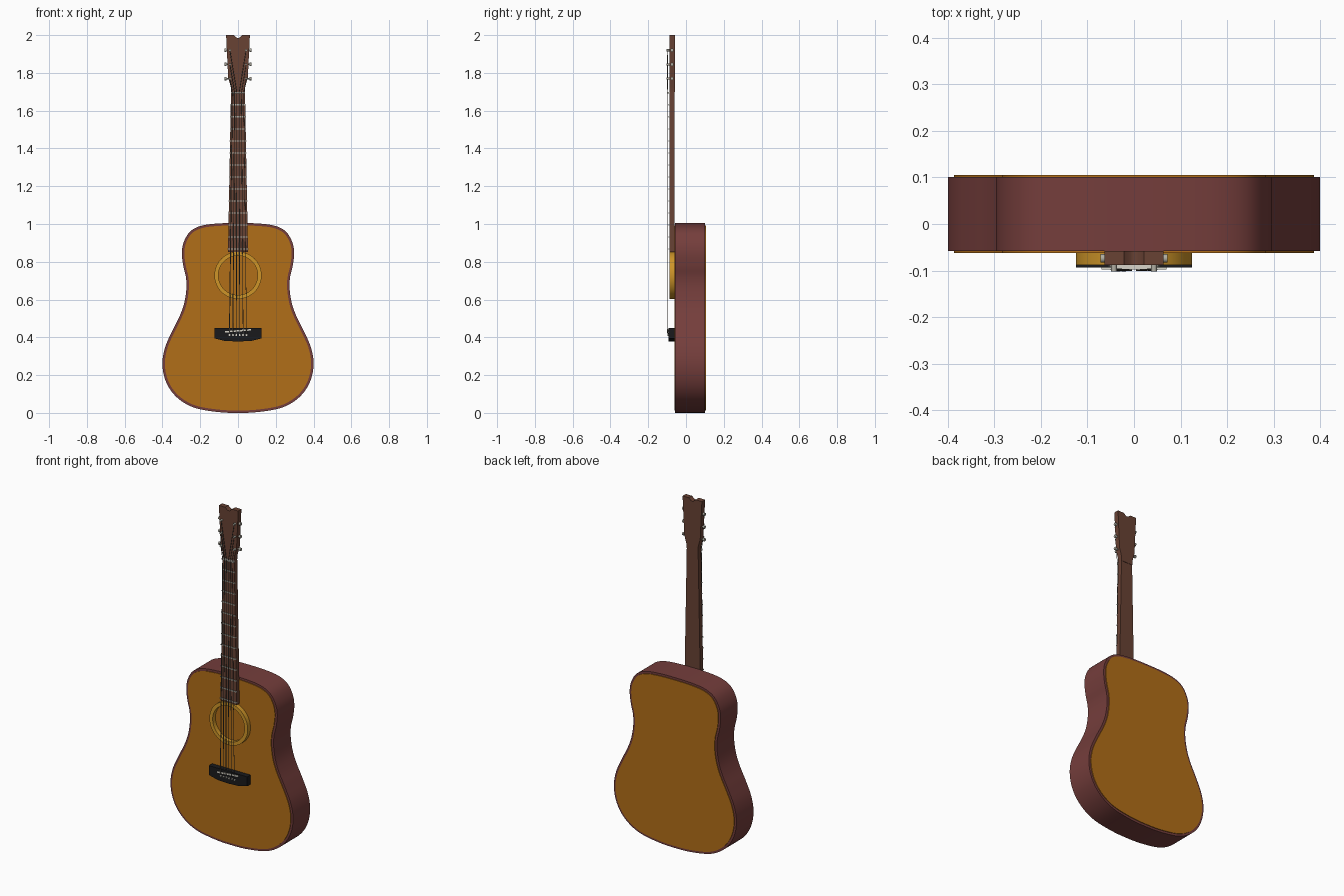
import bpy, bmesh, math
from mathutils import Vector, Matrix

if "Cube" in bpy.data.objects:
    bpy.data.objects.remove(bpy.data.objects["Cube"])


def material(name, r, g, b):
    m = bpy.data.materials.new(name)
    m.diffuse_color = (*[(c / 255) ** 2.2 for c in (r, g, b)], 1)
    m.use_nodes = True
    m.node_tree.nodes["Principled BSDF"].inputs["Base Color"].default_value = m.diffuse_color
    return m


AMBER = material("amber_wood", 176, 110, 30)
GOLD = material("rosette_gold", 205, 148, 45)
SIDE = material("red_brown_wood", 116, 64, 62)
BROWN = material("neck_wood", 104, 68, 55)
BLACK = material("ebony", 32, 32, 34)
STEEL = material("steel", 175, 172, 160)
WIRE = material("string_wire", 100, 95, 88)
IVORY = material("ivory", 215, 212, 200)


def finish(name, bm, mat):
    bmesh.ops.recalc_face_normals(bm, faces=bm.faces)
    me = bpy.data.meshes.new(name)
    bm.to_mesh(me)
    bm.free()
    ob = bpy.data.objects.new(name, me)
    bpy.context.collection.objects.link(ob)
    me.materials.append(mat)
    bpy.ops.object.select_all(action='DESELECT')
    ob.select_set(True)
    bpy.context.view_layer.objects.active = ob
    bpy.ops.object.shade_smooth_by_angle(angle=math.radians(35))
    return ob


def prism(name, outline, y0, y1, mat):
    """Extrude an (x, z) outline from y0 to y1."""
    bm = bmesh.new()
    f = bm.faces.new([bm.verts.new((x, y0, z)) for x, z in outline])
    ext = bmesh.ops.extrude_face_region(bm, geom=[f])
    verts = [v for v in ext['geom'] if isinstance(v, bmesh.types.BMVert)]
    bmesh.ops.translate(bm, verts=verts, vec=(0, y1 - y0, 0))
    return finish(name, bm, mat)


def mirrored(half):
    """Close a right-hand half outline across x = 0."""
    return half + [(-x, z) for x, z in reversed(half) if x > 1e-6]


def bar(name, w, z, h, y0, y1, mat):
    return prism(name, [(-w, z - h), (w, z - h), (w, z + h), (-w, z + h)], y0, y1, mat)


def cylinder(name, a, b, r, mat, n=16):
    a, b = Vector(a), Vector(b)
    d = b - a
    mtx = Matrix.Translation((a + b) / 2) @ d.to_track_quat('Z', 'Y').to_matrix().to_4x4()
    bm = bmesh.new()
    bmesh.ops.create_cone(bm, cap_ends=True, segments=n, radius1=r, radius2=r,
                          depth=d.length, matrix=mtx)
    return finish(name, bm, mat)


def spline(pts, steps=6):
    """Catmull-Rom through a half outline, mirrored at its ends."""
    p = [Vector(q) for q in pts]
    p = [Vector((-p[1].x, p[1].y))] + p + [Vector((-p[-2].x, p[-2].y))]
    out = []
    for i in range(1, len(p) - 2):
        a, b, c, d = p[i - 1:i + 3]
        for s in range(steps):
            t = s / steps
            v = 0.5 * (2 * b + (c - a) * t + (2 * a - 5 * b + 4 * c - d) * t * t
                       + (3 * b - a - 3 * c + d) * t ** 3)
            out.append((v.x, v.y))
    return out + [tuple(p[-2])]


def inset(loop, dist):
    """Move a clockwise (x, z) loop inwards."""
    out = []
    for i, (x, z) in enumerate(loop):
        a, b = loop[i - 1], loop[(i + 1) % len(loop)]
        t = Vector((b[0] - a[0], b[1] - a[1])).normalized()
        out.append((x + t.y * dist, z - t.x * dist))
    return out


# body: sides plus slightly proud front and back plates
half = spline([(0, 1.005), (0.10, 1.003), (0.19, 0.992), (0.25, 0.963), (0.285, 0.91),
               (0.297, 0.85), (0.29, 0.78), (0.276, 0.72), (0.273, 0.66), (0.285, 0.58),
               (0.31, 0.51), (0.35, 0.43), (0.385, 0.35), (0.40, 0.27), (0.39, 0.19),
               (0.357, 0.12), (0.30, 0.063), (0.22, 0.024), (0.10, 0.004), (0, 0)])
body = mirrored(half)
plate = inset(body, 0.013)
prism("body_sides", body, -0.058, 0.101, SIDE)
prism("front_plate", plate, -0.062, -0.05, AMBER)
prism("back_plate", plate, 0.09, 0.105, AMBER)

# raised ring around the sound hole
bm = bmesh.new()
N = 64
profile = [(0.104, -0.06), (0.104, -0.088), (0.125, -0.088), (0.125, -0.06)]
rings = [[bm.verts.new((r * math.cos(2 * math.pi * i / N), y,
                        0.728 + r * math.sin(2 * math.pi * i / N))) for i in range(N)]
         for r, y in profile]
for k in range(4):
    a, b = rings[k], rings[(k + 1) % 4]
    for i in range(N):
        j = (i + 1) % N
        bm.faces.new((a[i], a[j], b[j], b[i]))
finish("sound_hole_ring", bm, GOLD)

# neck, fingerboard and headstock
neck = mirrored([(0.053, 0.853), (0.037, 1.70)])
prism("neck", neck, -0.079, -0.06, BROWN)
prism("fingerboard", neck, -0.088, -0.079, BROWN)
prism("headstock", mirrored([(0.037, 1.70), (0.038, 1.725), (0.052, 1.775), (0.063, 2.0),
                             (0.022, 2.0), (0.008, 1.987), (0, 1.985)]),
      -0.088, -0.058, BROWN)

# nut and frets
bar("nut", 0.038, 1.695, 0.005, -0.098, -0.086, IVORY)
for i in range(13):
    z = 1.695 - 0.0637 * (i + 1)
    w = 0.037 + 0.016 * (1.70 - z) / 0.847
    bar(f"fret_{i + 1}", w + 0.002, z, 0.003, -0.092, -0.084, STEEL)

# bridge, slanted saddle
prism("bridge", mirrored([(0.125, 0.45), (0.125, 0.395), (0.07, 0.381), (0, 0.378)]),
      -0.093, -0.06, BLACK)
prism("saddle", [(-0.07, 0.425), (0.07, 0.436), (0.07, 0.444), (-0.07, 0.433)],
      -0.098, -0.09, IVORY)

# strings with their bridge pins, tuner posts and pegs
for i in range(6):
    u = (i - 2.5) / 2.5
    side = 1 if u > 0 else -1
    rank = 2 - i if i < 3 else i - 3
    zp = 1.92 - 0.075 * rank
    xp = side * 0.043
    cylinder(f"bridge_pin_{i + 1}", (u * 0.045, -0.085, 0.412), (u * 0.045, -0.099, 0.412),
             0.005, IVORY, 12)
    cylinder(f"tuner_post_{i + 1}", (xp, -0.08, zp), (xp, -0.102, zp), 0.006, STEEL)
    cylinder(f"tuner_shaft_{i + 1}", (xp, -0.074, zp), (side * 0.064, -0.074, zp), 0.004, STEEL)
    cylinder(f"tuner_peg_{i + 1}", (side * 0.062, -0.074, zp), (side * 0.072, -0.074, zp),
             0.009, STEEL)
    path = [(u * 0.045, -0.094, 0.412), (u * 0.045, -0.0995, 0.435),
            (u * 0.030, -0.0995, 1.695), (xp, -0.097, zp)]
    for k in range(3):
        cylinder(f"string_{i + 1}_part_{k + 1}", path[k], path[k + 1],
                 0.0024 - 0.0002 * i, WIRE, 8)
